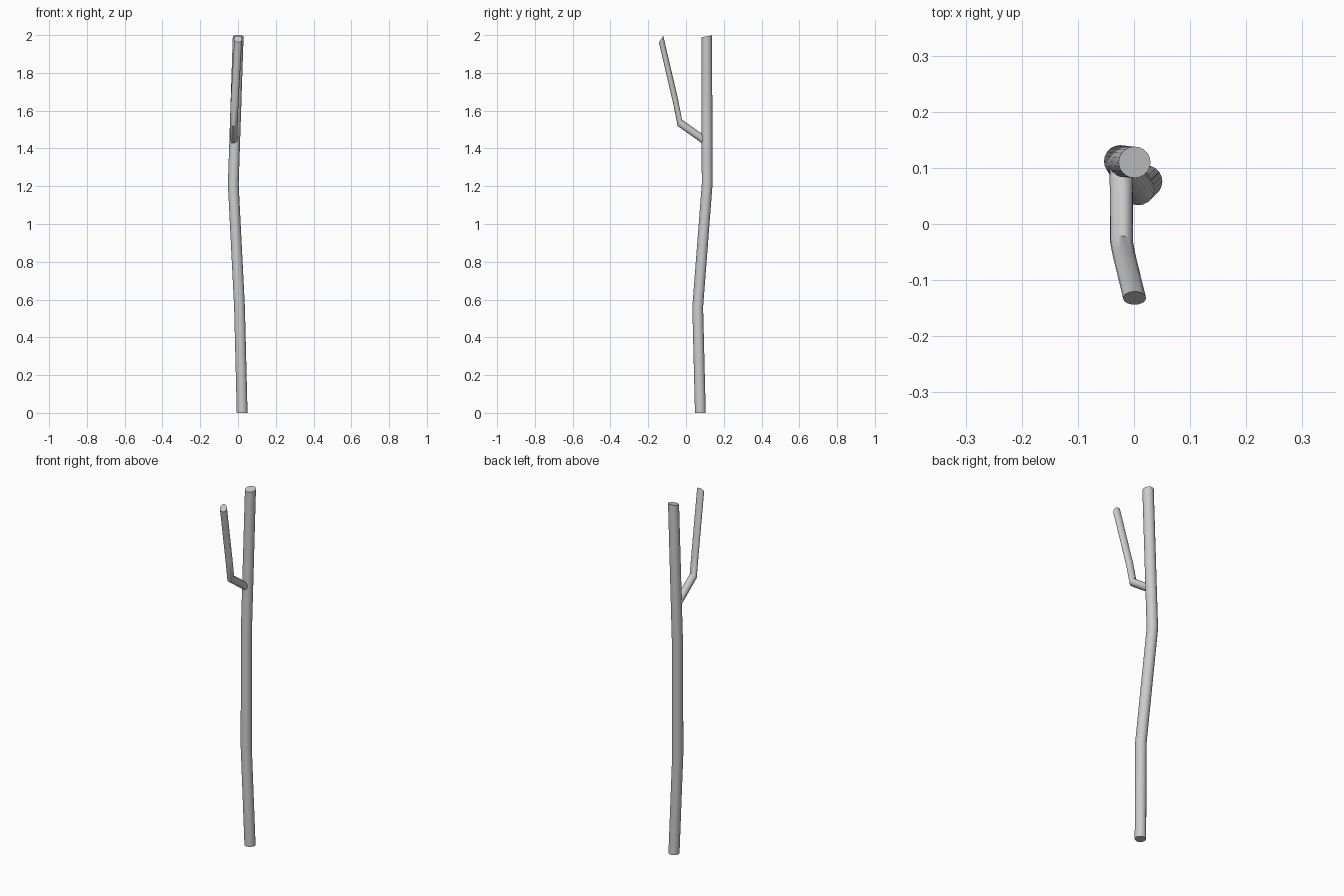
import bpy, bmesh, math
from mathutils import Vector

if "Cube" in bpy.data.objects:
    bpy.data.objects.remove(bpy.data.objects["Cube"])

SIDES = 20


def limb(name, rings):
    """Capped tube; each ring is (centre, radius, plane normal)."""
    bm = bmesh.new()
    loops = []
    for centre, radius, normal in rings:
        n = Vector(normal).normalized()
        u = Vector((1, 0, 0))
        u = (u - n * u.dot(n)).normalized()
        v = n.cross(u)
        loop = []
        for i in range(SIDES):
            a = 2 * math.pi * i / SIDES
            p = Vector(centre) + (u * math.cos(a) + v * math.sin(a)) * radius
            loop.append(bm.verts.new(p))
        loops.append(loop)
    for a, b in zip(loops, loops[1:]):
        for i in range(SIDES):
            j = (i + 1) % SIDES
            bm.faces.new((a[i], a[j], b[j], b[i]))
    bm.faces.new(loops[0][::-1])
    bm.faces.new(loops[-1])
    bmesh.ops.recalc_face_normals(bm, faces=bm.faces)
    mesh = bpy.data.meshes.new(name)
    bm.to_mesh(mesh)
    bm.free()
    obj = bpy.data.objects.new(name, mesh)
    bpy.context.collection.objects.link(obj)
    bpy.ops.object.select_all(action='DESELECT')
    obj.select_set(True)
    bpy.context.view_layer.objects.active = obj
    bpy.ops.object.shade_smooth_by_angle(angle=math.radians(40))
    return obj


# Main crooked trunk
up = (0, 0, 1)
R = 0.0285
limb("trunk", [
    ((0.022, 0.076, 0.0), R, up),
    ((0.008, 0.062, 0.56), R, up),
    ((-0.025, 0.112, 1.21), R, up),
    ((0.001, 0.110, 1.994), R, (0, -0.2, 1)),
])

# Side branch: rings keep the tilt of its first section
tilt = (0, -0.82, 0.57)
limb("branch", [
    ((-0.023, 0.108, 1.436), 0.0205, tilt),
    ((-0.022, -0.033, 1.536), 0.0205, tilt),
    ((-0.018, -0.054, 1.645), 0.0205, tilt),
    ((0.001, -0.132, 1.979), 0.0205, tilt),
])
